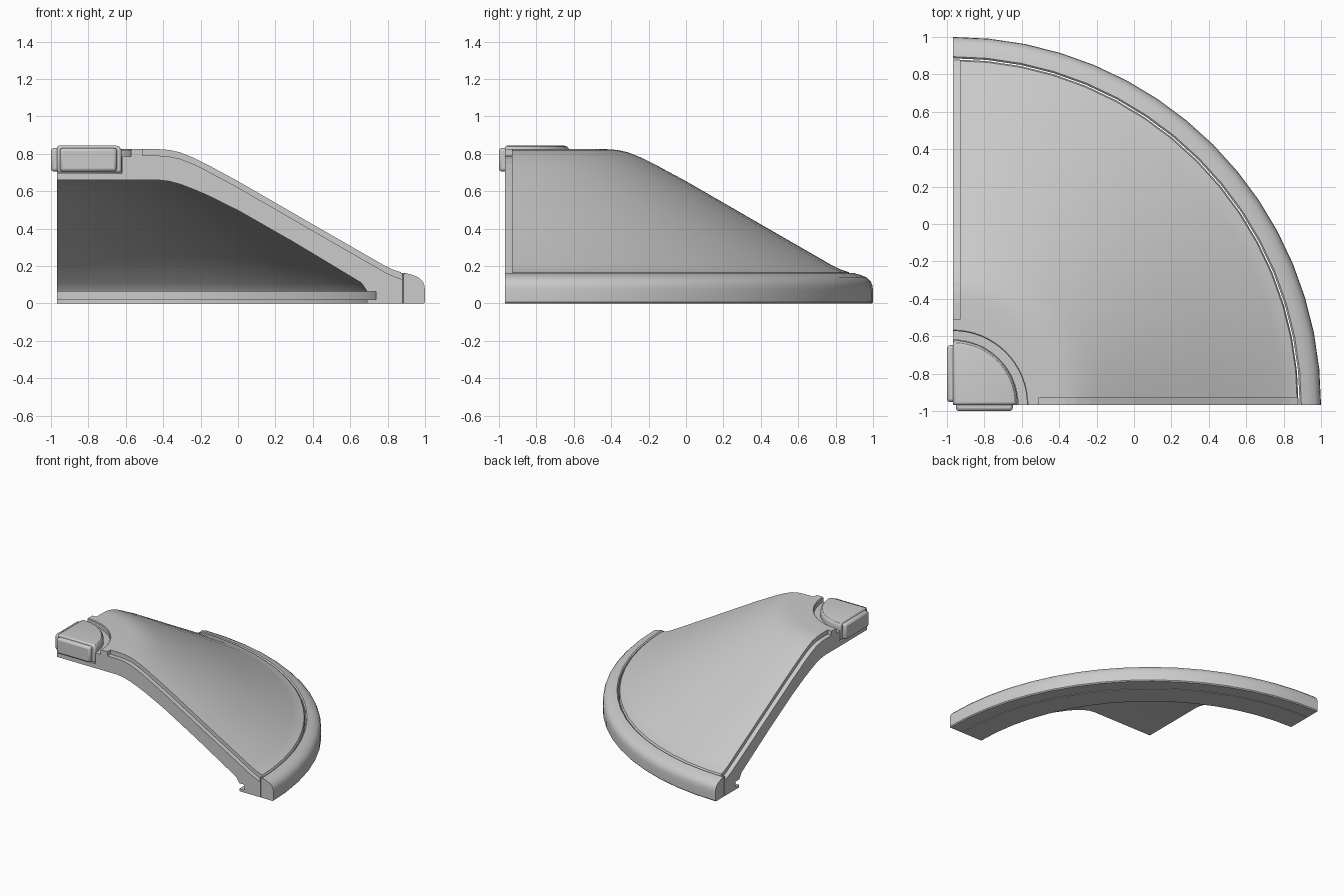
import bpy, bmesh, math

if "Cube" in bpy.data.objects:
    bpy.data.objects.remove(bpy.data.objects["Cube"])

AXIS = -0.967          # x and y of the revolve axis
SEGS = 16


def make_object(name, bm):
    bmesh.ops.recalc_face_normals(bm, faces=bm.faces)
    mesh = bpy.data.meshes.new(name)
    bm.to_mesh(mesh)
    bm.free()
    ob = bpy.data.objects.new(name, mesh)
    bpy.context.collection.objects.link(ob)
    return ob


def quarter_revolve(name, profile):
    """Closed (radius, z) profile swept through 90 degrees, ends capped."""
    bm = bmesh.new()
    on_axis = {i: bm.verts.new((AXIS, AXIS, z))
               for i, (r, z) in enumerate(profile) if r == 0}
    rings = []
    for s in range(SEGS + 1):
        a = math.pi / 2 * s / SEGS
        rings.append([on_axis.get(i) or bm.verts.new(
            (AXIS + r * math.cos(a), AXIS + r * math.sin(a), z))
            for i, (r, z) in enumerate(profile)])
    n = len(profile)
    for a, b in zip(rings, rings[1:]):
        for i in range(n):
            j = (i + 1) % n
            vs = list(dict.fromkeys((a[i], a[j], b[j], b[i])))
            if len(vs) > 2:
                bm.faces.new(vs)
    bm.faces.new(rings[0])
    bm.faces.new(rings[-1])
    return make_object(name, bm)


def side_prism(name, outline, depth0, depth1, swap):
    """(along, z) outline extruded across a cut side; swap picks the other side."""
    bm = bmesh.new()
    loops = [[bm.verts.new((d, u, z) if swap else (u, d, z)) for u, z in outline]
             for d in (depth0, depth1)]
    n = len(outline)
    for loop in loops:
        bm.faces.new(loop)
    for i in range(n):
        j = (i + 1) % n
        bm.faces.new((loops[0][i], loops[0][j], loops[1][j], loops[1][i]))
    return make_object(name, bm)


def bevel(ob, width, segments=2):
    m = ob.modifiers.new("bevel", "BEVEL")
    m.width, m.segments, m.limit_method = width, segments, "ANGLE"
    m.angle_limit = math.radians(40)


def smooth(ob):
    bpy.ops.object.select_all(action="DESELECT")
    ob.select_set(True)
    bpy.context.view_layer.objects.active = ob
    bpy.ops.object.shade_smooth_by_angle(angle=math.radians(30))


# Sloping shell: upper surface, lower rim joint, inner groove, underside
slope = [(0.545, 0.825), (0.60, 0.821), (0.66, 0.808), (0.73, 0.78),
         (0.80, 0.745), (0.967, 0.655), (1.40, 0.405), (1.757, 0.20), (1.80, 0.18)]
shell_profile = ([(0, 0.66), (0, 0.695), (0.347, 0.695), (0.347, 0.785),
                  (0.395, 0.785), (0.395, 0.82), (0.40, 0.825)] + slope +
                 [(1.84, 0.167), (1.847, 0.155), (1.847, 0.0),
                  (1.657, 0.0), (1.657, 0.02), (1.705, 0.02), (1.705, 0.065),
                  (1.657, 0.065), (1.627, 0.11),
                  (1.27, 0.325), (0.967, 0.498), (0.80, 0.58), (0.73, 0.61),
                  (0.66, 0.637), (0.60, 0.653), (0.545, 0.66)])
shell = quarter_revolve("shell", shell_profile)

# Recessed ledges along both cut edges
step = [(r + AXIS, z - 0.035) for r, z in slope]
step = ([(-0.51, 0.79)] + step +
        [(0.876, 0.13), (0.876, 1.0), (-0.51, 1.0)])
for swap in (False, True):
    cutter = side_prism("ledge_cutter", step, -1.1, AXIS + 0.037, swap)
    m = shell.modifiers.new("ledge", "BOOLEAN")
    m.operation, m.solver, m.object = "DIFFERENCE", "EXACT", cutter
    cutter.hide_render = True
    cutter.hide_set(True)
smooth(shell)

# Rounded outer rim
rim = quarter_revolve("outer_rim", [
    (1.853, 0.0), (1.853, 0.155), (1.862, 0.163), (1.90, 0.153), (1.935, 0.138),
    (1.955, 0.118), (1.964, 0.095), (1.967, 0.07), (1.967, 0.008), (1.96, 0.0)])
smooth(rim)

# Central raised hub
hub = quarter_revolve("hub", [(0, 0.70), (0, 0.845), (0.312, 0.845), (0.332, 0.839),
                              (0.343, 0.826), (0.346, 0.81), (0.346, 0.70)])
bevel(hub, 0.012)
smooth(hub)

# Chamfered end panels on the two hub sides
panel = [(-0.952, 0.705), (-0.648, 0.705), (-0.648, 0.832), (-0.952, 0.832)]
for name, swap in (("front_panel", False), ("left_panel", True)):
    ob = side_prism(name, panel, -1.0, -0.95, swap)
    bevel(ob, 0.016, 2)
    smooth(ob)
